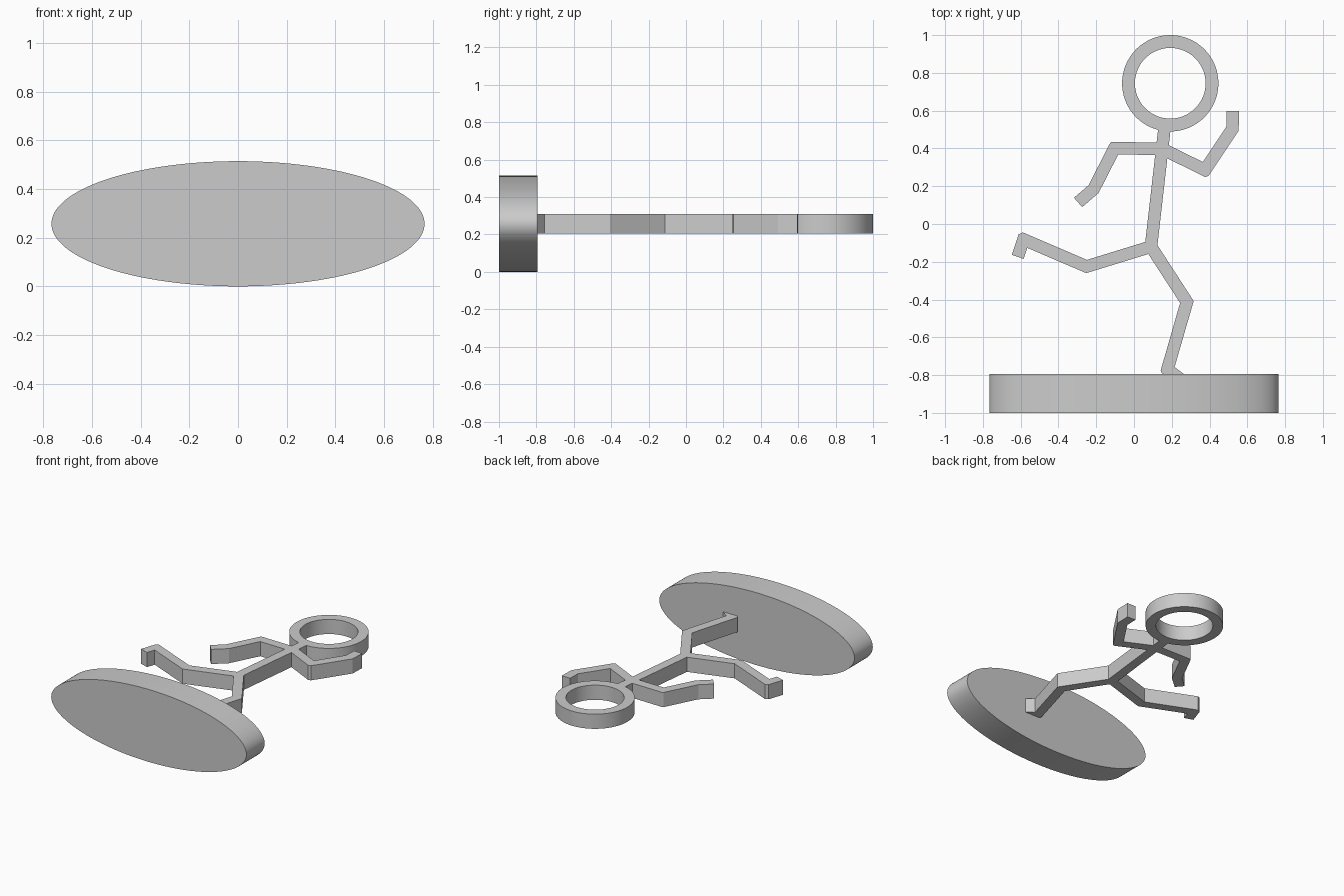
import bpy, bmesh, math
from mathutils import Vector, Matrix

old = bpy.data.objects.get("Cube")
if old:
    bpy.data.objects.remove(old, do_unlink=True)

GREY = (0.6, 0.6, 0.6, 1)
grey = bpy.data.materials.new("plain grey")
grey.use_nodes = True
grey.diffuse_color = GREY
grey.node_tree.nodes["Principled BSDF"].inputs["Base Color"].default_value = GREY

MID = 0.257      # height of the figure's middle plane
THICK = 0.104    # thickness of the figure
HALF = 0.033     # half width of a limb


def finish(name, bm):
    bmesh.ops.recalc_face_normals(bm, faces=bm.faces)
    mesh = bpy.data.meshes.new(name)
    bm.to_mesh(mesh)
    bm.free()
    mesh.materials.append(grey)
    obj = bpy.data.objects.new(name, mesh)
    bpy.context.collection.objects.link(obj)
    return obj


def extrude_up(bm, faces):
    new = bmesh.ops.extrude_face_region(bm, geom=faces)["geom"]
    verts = [v for v in new if isinstance(v, bmesh.types.BMVert)]
    bmesh.ops.translate(bm, verts=verts, vec=(0, 0, THICK))


def side(pts, sign):
    """One edge of a limb, mitred at the joints with clipped outer corners."""
    out = []
    for i, p in enumerate(pts):
        a = (p - pts[i - 1]).normalized() if i else None
        b = (pts[i + 1] - p).normalized() if i + 1 < len(pts) else None
        a, b = a or b, b or a
        na, nb = (Vector((-d.y, d.x)) * sign for d in (a, b))
        m = (na + nb).normalized()
        reach = HALF / m.dot(na)
        outer = (b - a).dot(m) < 0
        clip = HALF * 1.08
        if outer and reach > clip:
            slide = (reach - clip) * m.dot(na) / math.sqrt(1 - m.dot(na) ** 2)
            t = (a + b).normalized()
            out += [p + m * clip - t * slide, p + m * clip + t * slide]
        else:
            out.append(p + m * reach)
    return out


def limb(name, *points):
    pts = [Vector(p) for p in points]
    outline = side(pts, 1) + side(pts, -1)[::-1]
    bm = bmesh.new()
    verts = [bm.verts.new((p.x, p.y, MID - THICK / 2)) for p in outline]
    extrude_up(bm, [bm.faces.new(verts)])
    return finish(name, bm)


def ring(name, x, y, outer, inner, n=96):
    bm = bmesh.new()
    loops = [[bm.verts.new((x + r * math.cos(math.tau * i / n),
                            y + r * math.sin(math.tau * i / n),
                            MID - THICK / 2)) for i in range(n)]
             for r in (outer, inner)]
    o, k = loops
    faces = [bm.faces.new((o[i - 1], o[i], k[i], k[i - 1])) for i in range(n)]
    extrude_up(bm, faces)
    return finish(name, bm)


def smooth(obj):
    bpy.ops.object.select_all(action='DESELECT')
    obj.select_set(True)
    bpy.context.view_layer.objects.active = obj
    bpy.ops.object.shade_smooth_by_angle(angle=math.radians(20))


# Running figure: torso with standing leg, arms, trailing leg, head
figure = limb("running_figure", (0.164, 0.53), (0.09, -0.12), (0.28, -0.413),
              (0.177, -0.77), (0.26, -0.833))
parts = [
    limb("arms", (-0.296, 0.114), (-0.214, 0.185), (-0.103, 0.402), (0.15, 0.397),
         (0.376, 0.286), (0.521, 0.503), (0.524, 0.598)),
    limb("trailing_leg", (0.09, -0.12), (-0.251, -0.225), (-0.585, -0.082),
         (-0.616, -0.174)),
    ring("head_ring", 0.192, 0.745, 0.255, 0.187),
]

# Fuse the figure into one solid
bpy.context.view_layer.objects.active = figure
for part in parts:
    mod = figure.modifiers.new("fuse", 'BOOLEAN')
    mod.operation = 'UNION'
    mod.solver = 'EXACT'
    mod.object = part
    bpy.ops.object.modifier_apply(modifier=mod.name)
    bpy.data.objects.remove(part, do_unlink=True)
smooth(figure)

# Oval base
bm = bmesh.new()
bmesh.ops.create_cone(bm, cap_ends=True, segments=128, radius1=1, radius2=1, depth=0.205)
place = (Matrix.Translation((0, -0.8975, MID)) @ Matrix.Diagonal((0.766, 1, MID, 1))
         @ Matrix.Rotation(math.pi / 2, 4, 'X'))
bmesh.ops.transform(bm, matrix=place, verts=bm.verts)
smooth(finish("oval_base", bm))
